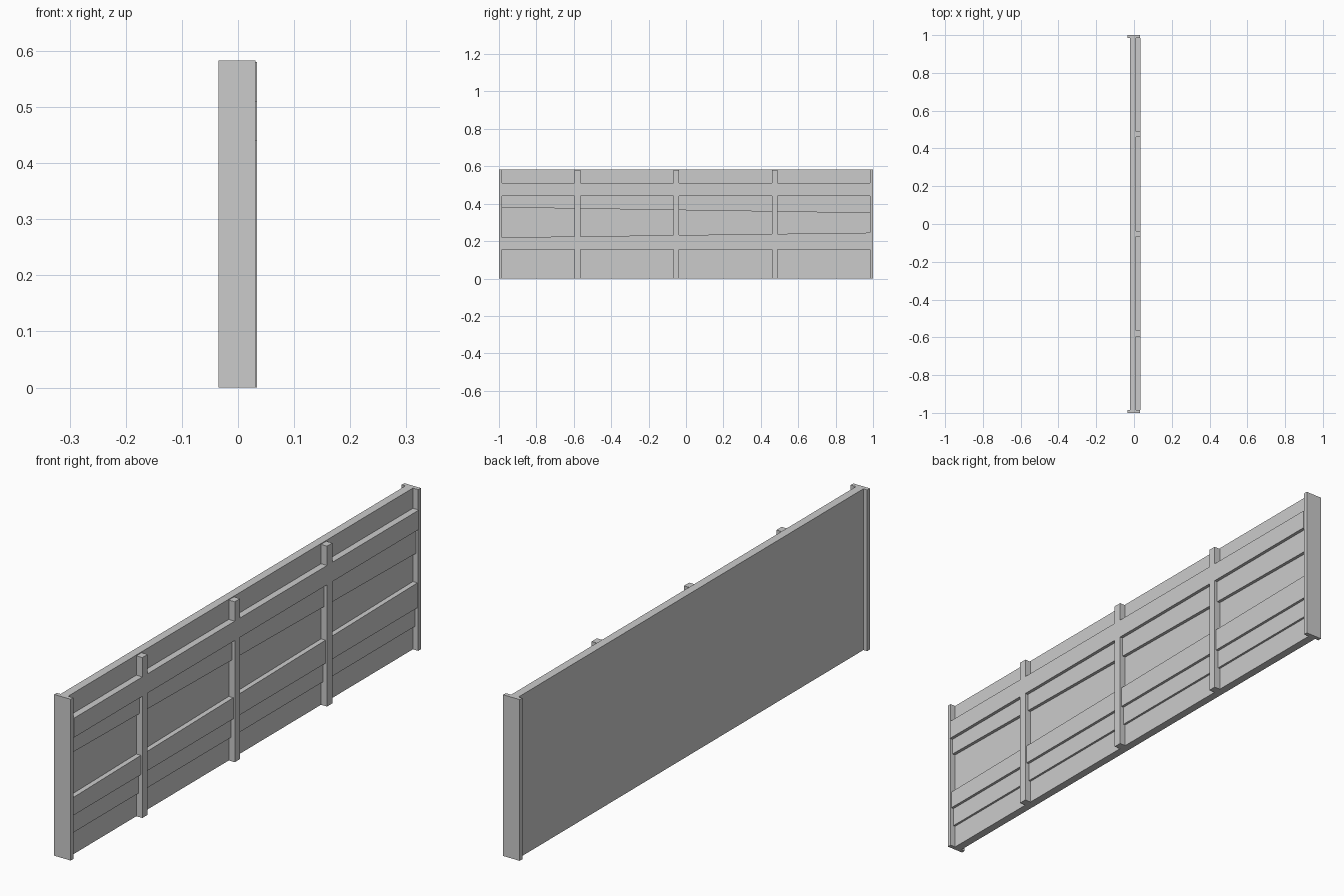
import bpy
import bmesh

cube = bpy.data.objects.get("Cube")
if cube:
    bpy.data.objects.remove(cube, do_unlink=True)

grey = bpy.data.materials.new("plain grey")
grey.use_nodes = True
colour = (0.6, 0.6, 0.6, 1)
grey.diffuse_color = colour
grey.node_tree.nodes["Principled BSDF"].inputs["Base Color"].default_value = colour

HEIGHT = 0.583
BACK, DEEP, FRONT = -0.02, 0.01, 0.034
END = 0.985


def finish(name, bm):
    bmesh.ops.recalc_face_normals(bm, faces=bm.faces)
    mesh = bpy.data.meshes.new(name)
    bm.to_mesh(mesh)
    bm.free()
    mesh.materials.append(grey)
    obj = bpy.data.objects.new(name, mesh)
    bpy.context.collection.objects.link(obj)
    return obj


def box(name, x0, x1, y0, y1, z0, z1):
    bm = bmesh.new()
    bmesh.ops.create_cube(bm, size=1)
    for v in bm.verts:
        v.co.x = x1 if v.co.x > 0 else x0
        v.co.y = y1 if v.co.y > 0 else y0
        v.co.z = z1 if v.co.z > 0 else z0
    return finish(name, bm)


def stepped_profile(step, ledge):
    """Panel cross-section as (x, z), with two stepped ribs on the +x face."""
    bands = [(DEEP, HEIGHT, 0.51), (FRONT, 0.51, 0.44), (0.022, 0.44, step),
             (DEEP, step, ledge), (0.028, ledge, 0.155),
             (0.018, 0.155, 0.085), (DEEP, 0.085, 0)]
    points = [(BACK, 0), (BACK, HEIGHT)]
    for x, top, bottom in bands:
        points += [(x, top), (x, bottom)]
    return points


# Side panel: the ribs taper slightly along its length
bm = bmesh.new()
rings = []
for y, profile in ((-END, stepped_profile(0.38, 0.22)),
                   (END, stepped_profile(0.35, 0.245))):
    rings.append([bm.verts.new((x, y, z)) for x, z in profile])
    bm.faces.new(rings[-1])
count = len(rings[0])
for i in range(count):
    j = (i + 1) % count
    bm.faces.new((rings[0][i], rings[0][j], rings[1][j], rings[1][i]))
finish("stepped_panel", bm)

# Upright stakes on the ribbed face
for name, y in (("front", -0.58), ("middle", -0.052), ("rear", 0.475)):
    box(name + "_stake", 0, FRONT, y - 0.015, y + 0.015, 0, 0.58)

# End plates
for name, y0, y1 in (("front", -1, -END), ("rear", END, 1)):
    box(name + "_end_plate", -0.035, 0.031, y0, y1, 0, HEIGHT)
